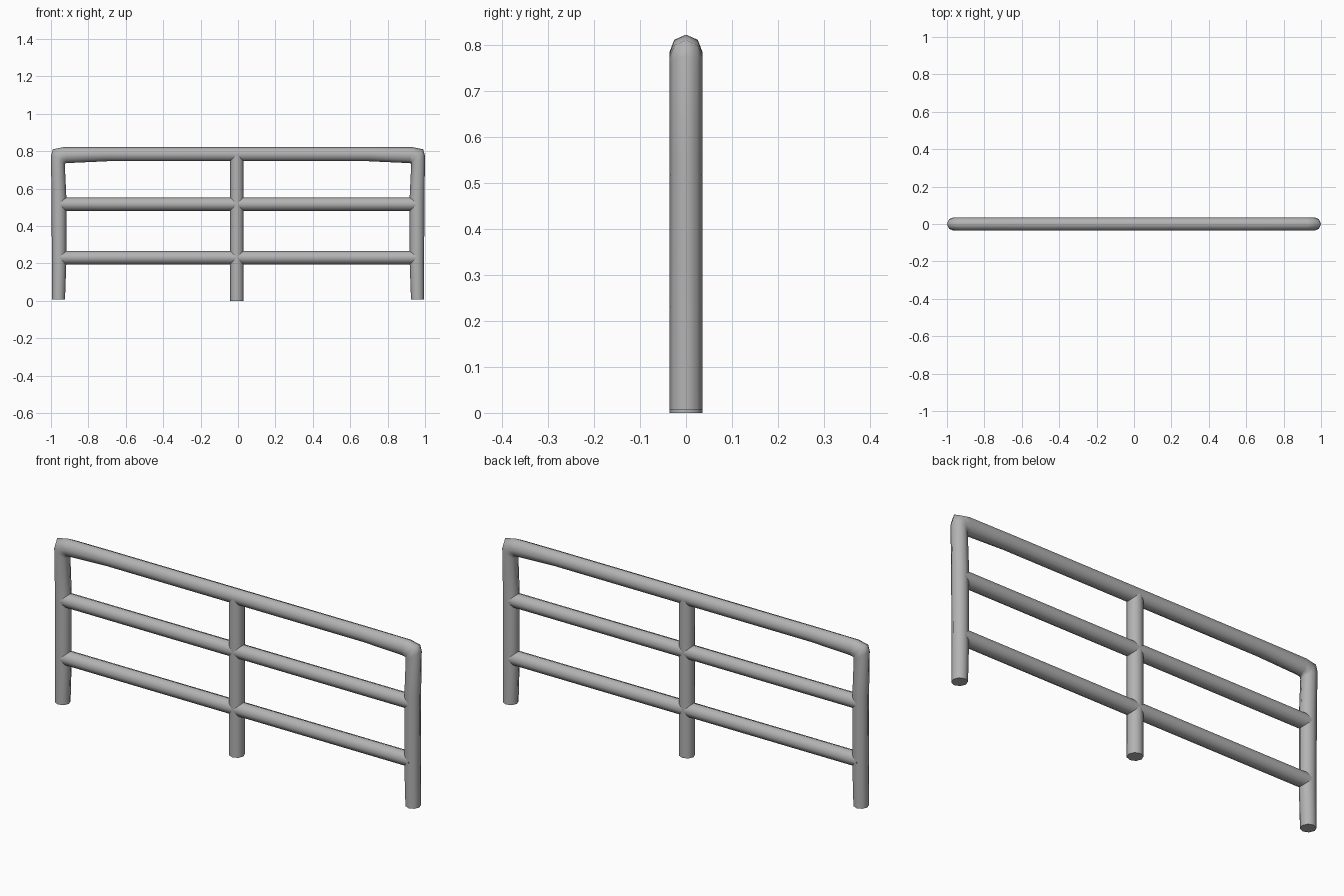
import bpy, bmesh, math
from mathutils import Vector

cube = bpy.data.objects.get("Cube")
if cube:
    bpy.data.objects.remove(cube, do_unlink=True)

SIDES = 8
R = 0.036

grey = bpy.data.materials.new("grey metal")
grey.use_nodes = True
grey.diffuse_color = (0.45, 0.45, 0.45, 1)
grey.node_tree.nodes["Principled BSDF"].inputs["Base Color"].default_value = (0.45, 0.45, 0.45, 1)


def tube(name, rings):
    """Skin a tube through rings, each given by its outer and inner (x, z) points."""
    bm = bmesh.new()
    loops = []
    for outer, inner in rings:
        a = Vector((outer[0], 0, outer[1]))
        b = Vector((inner[0], 0, inner[1]))
        loop = []
        for i in range(SIDES):
            t = 2 * math.pi * i / SIDES
            p = (a + b) / 2 + (a - b) / 2 * math.cos(t)
            p.y = R * math.sin(t)
            loop.append(bm.verts.new(p))
        loops.append(loop)
    for la, lb in zip(loops, loops[1:]):
        for i in range(SIDES):
            j = (i + 1) % SIDES
            bm.faces.new((la[i], la[j], lb[j], lb[i]))
    bm.faces.new(loops[0])
    bm.faces.new(loops[-1])
    bmesh.ops.recalc_face_normals(bm, faces=bm.faces)
    mesh = bpy.data.meshes.new(name)
    bm.to_mesh(mesh)
    bm.free()
    mesh.materials.append(grey)
    obj = bpy.data.objects.new(name, mesh)
    bpy.context.collection.objects.link(obj)
    bpy.ops.object.select_all(action="DESELECT")
    obj.select_set(True)
    bpy.context.view_layer.objects.active = obj
    bpy.ops.object.shade_smooth_by_angle(angle=math.radians(60))


# Outer frame: one bent pipe, with tight bends at the top corners
half = [
    ((0.995, 0.006), (0.925, 0.006)),
    ((0.995, 0.2), (0.918, 0.2)),
    ((0.997, 0.56), (0.918, 0.56)),
    ((1.0, 0.775), (0.926, 0.728)),
    ((0.99, 0.81), (0.924, 0.734)),
    ((0.93, 0.822), (0.916, 0.736)),
    ((0.7, 0.822), (0.7, 0.746)),
]
other = [((-a[0], a[1]), (-b[0], b[1])) for a, b in reversed(half)]
tube("outer_frame", half + other)

# Horizontal rails between the end posts
for name, z in (("middle_rail", 0.517), ("lower_rail", 0.231)):
    tube(name, [((x, z + R), (x, z - R)) for x in (-0.96, 0.96)])

# Centre post
cx = -0.006
tube("centre_post", [((cx + R, z), (cx - R, z)) for z in (0, 0.785)])
